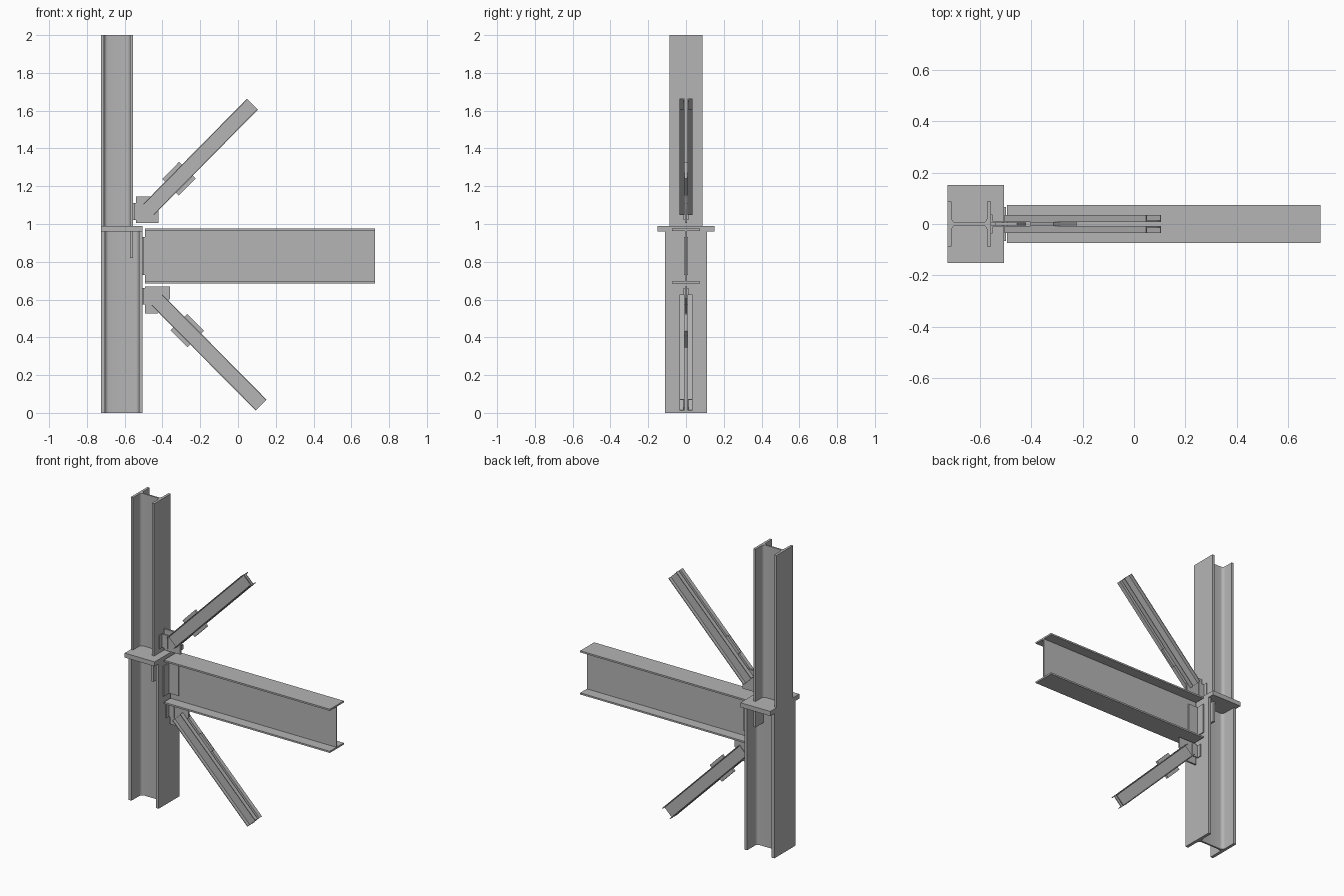
import bpy, bmesh, math
from mathutils import Vector

if "Cube" in bpy.data.objects:
    bpy.data.objects.remove(bpy.data.objects["Cube"])

steel = bpy.data.materials.new("steel_grey")
steel.use_nodes = True
GREY = (0.46, 0.46, 0.46, 1)
steel.diffuse_color = GREY
steel.node_tree.nodes["Principled BSDF"].inputs["Base Color"].default_value = GREY

X, Y, Z = Vector((1, 0, 0)), Vector((0, 1, 0)), Vector((0, 0, 1))


def prism(name, outline, origin, u, v, w, length, smooth=False):
    """Extrude a flat outline, drawn along u and v, by length along w."""
    bm = bmesh.new()
    o = Vector(origin)
    face = bm.faces.new([bm.verts.new(o + u * a + v * b) for a, b in outline])
    top = bmesh.ops.extrude_face_region(bm, geom=[face])["geom"]
    moved = [e for e in top if isinstance(e, bmesh.types.BMVert)]
    bmesh.ops.translate(bm, verts=moved, vec=w * length)
    bmesh.ops.recalc_face_normals(bm, faces=bm.faces)
    mesh = bpy.data.meshes.new(name)
    bm.to_mesh(mesh)
    bm.free()
    mesh.materials.append(steel)
    ob = bpy.data.objects.new(name, mesh)
    bpy.context.collection.objects.link(ob)
    if smooth:
        bpy.ops.object.select_all(action="DESELECT")
        bpy.context.view_layer.objects.active = ob
        ob.select_set(True)
        bpy.ops.object.shade_smooth_by_angle(angle=math.radians(35))
    return ob


def rect(a0, a1, b0, b1):
    return [(a0, b0), (a1, b0), (a1, b1), (a0, b1)]


def i_section(depth, width, flange, web, root=0):
    """Outline of an I section with its flanges at both ends of the depth."""
    h, b, w = depth / 2, width / 2, web / 2
    q = [(h, b), (h - flange, b)]
    if root:
        for k in range(6):
            a = -k * math.pi / 10
            q.append((h - flange - root + root * math.cos(a),
                      w + root + root * math.sin(a)))
    else:
        q.append((h - flange, w))
    left = [(-x, y) for x, y in reversed(q)]
    half = q + left
    return half + [(-x, -y) for x, y in half]


def cleats(name, x, z0, z1, inner, leg_x, leg_y, t):
    """Pair of angles joining a plate of half thickness inner to a column."""
    for side, s in (("left", 1), ("right", -1)):
        shape = [(0, inner), (leg_x, inner), (leg_x, inner + t), (t, inner + t),
                 (t, leg_y), (0, leg_y)]
        prism(f"{name}_{side}", shape, (x, 0, z0), X, Y * s, Z, z1 - z0)


# Columns and the cap plate between them
prism("lower_column", i_section(0.22, 0.22, 0.02, 0.012, 0.022),
      (-0.615, 0, 0), X, Y, Z, 0.96, True)
prism("upper_column", i_section(0.17, 0.174, 0.016, 0.01, 0.02),
      (-0.64, 0, 0.99), X, Y, Z, 1.01, True)
prism("cap_plate", rect(-0.725, -0.505, -0.152, 0.152), (0, 0, 0.96), X, Y, Z, 0.03)

# Stiffeners under the inner flange of the upper column
for side, s in (("left", 1), ("right", -1)):
    prism(f"stiffener_{side}", rect(-0.573, -0.557, 0.006, 0.09),
          (0, 0, 0.82), X, Y * s, Z, 0.14)

# Beam with its web cleats
prism("beam", i_section(0.29, 0.146, 0.011, 0.008), (-0.493, 0, 0.83), Z, Y, X, 1.218)
cleats("beam_cleat", -0.505, 0.73, 0.93, 0.004, 0.075, 0.066, 0.007)


# Braces: gusset, cleats, two channels back to back and a batten between them
def brace(name, column_x, start, up, gusset, cleat_z):
    gap, height, length = 0.008, 0.082, 0.783
    axis = Vector((1, 0, up)).normalized()
    across = Vector((-up, 0, 1)).normalized()
    prism(f"{name}_gusset", gusset, (0, -0.006, 0), X, Z, Y, 0.012)
    cleats(f"{name}_cleat", column_x, *cleat_z, 0.006, 0.045, 0.036, 0.006)
    h, t, d = height / 2, 0.005, 0.035
    channel = [(-h, gap), (h, gap), (h, d), (h - t, d), (h - t, gap + t),
               (t - h, gap + t), (t - h, d), (-h, d)]
    for side, s in (("left", 1), ("right", -1)):
        prism(f"{name}_channel_{side}", channel, start, across, Y * s, axis, length)
    prism(f"{name}_batten", rect(0.165, 0.292, -0.062, 0.062),
          Vector(start) - Y * gap, axis, across, Y, 2 * gap)


brace("upper_brace", -0.555, (-0.473, 0, 1.077), 1.015,
      [(-0.54, 1.005), (-0.42, 1.005), (-0.42, 1.08), (-0.455, 1.145), (-0.54, 1.145)],
      (1.02, 1.11))
brace("lower_brace", -0.505, (-0.429, 0, 0.598), -1.01,
      [(-0.493, 0.525), (-0.425, 0.525), (-0.36, 0.605), (-0.36, 0.67), (-0.493, 0.67)],
      (0.575, 0.66))
